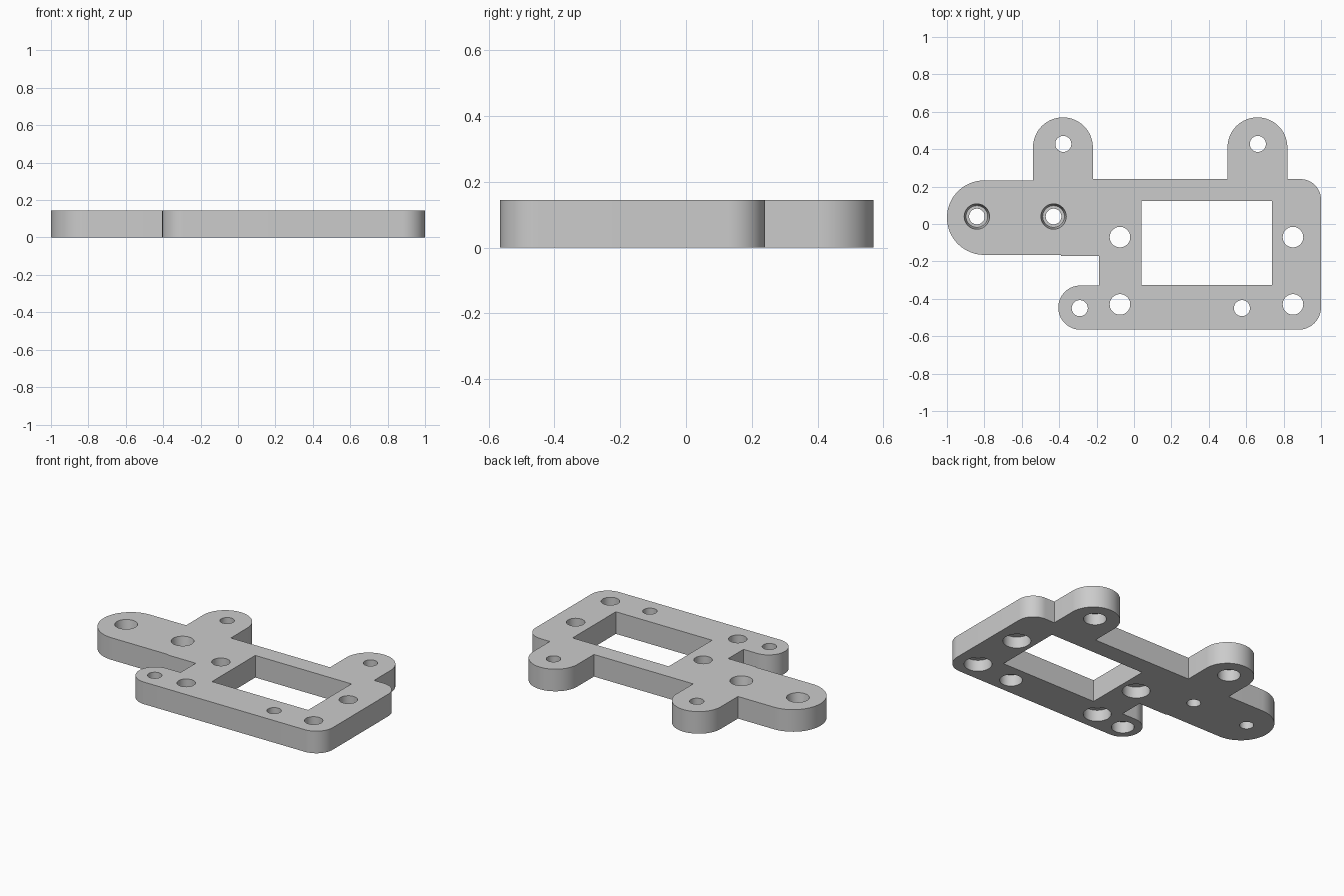
import bpy, bmesh, math

if "Cube" in bpy.data.objects:
    bpy.data.objects.remove(bpy.data.objects["Cube"], do_unlink=True)

T = 0.145      # plate thickness
STEP = 0.075   # height of the counterbore floors
OVER = 0.02    # cutter overshoot


def arc(cx, cy, r, start, end, n):
    """Points along an arc, angles in degrees."""
    angles = [math.radians(start + (end - start) * i / n) for i in range(n + 1)]
    return [(cx + r * math.cos(a), cy + r * math.sin(a)) for a in angles]


def prism(bm, outline, z0, z1):
    low = [bm.verts.new((x, y, z0)) for x, y in outline]
    high = [bm.verts.new((x, y, z1)) for x, y in outline]
    bm.faces.new(low[::-1])
    bm.faces.new(high)
    for i in range(len(low)):
        j = (i + 1) % len(low)
        bm.faces.new((low[i], low[j], high[j], high[i]))


def turned(bm, x, y, profile, n=40):
    """Closed turned solid from (radius, z) pairs, bottom to top."""
    rings = [[bm.verts.new((px, py, z)) for px, py in arc(x, y, r, 0, 360, n)[:-1]]
             for r, z in profile]
    bm.faces.new(rings[0][::-1])
    bm.faces.new(rings[-1])
    for a, b in zip(rings, rings[1:]):
        for i in range(n):
            j = (i + 1) % n
            bm.faces.new((a[i], a[j], b[j], b[i]))


def make_object(name, bm):
    bmesh.ops.recalc_face_normals(bm, faces=bm.faces)
    mesh = bpy.data.meshes.new(name)
    bm.to_mesh(mesh)
    bm.free()
    obj = bpy.data.objects.new(name, mesh)
    bpy.context.collection.objects.link(obj)
    return obj


# Plate outline, counter-clockwise from the lower left lug
outline = (
    arc(-0.287, -0.447, 0.118, 90, 270, 32)       # lower lug
    + arc(0.88, -0.445, 0.12, -90, 0, 16)         # front left corner
    + arc(0.89, 0.13, 0.11, 0, 90, 16)            # back left corner
    + [(0.82, 0.24)]
    + arc(0.66, 0.41, 0.16, 0, 180, 32)           # back lug
    + [(0.5, 0.24), (-0.22, 0.24)]
    + arc(-0.38, 0.41, 0.16, 0, 180, 32)          # back lug
    + [(-0.54, 0.233)]
    + arc(-0.801, 0.034, 0.199, 90, 270, 40)      # rounded arm end
    + [(-0.39, -0.165), (-0.39, -0.171), (-0.187, -0.171), (-0.187, -0.329)]
)
bm = bmesh.new()
prism(bm, outline, 0, T)
plate = make_object("mounting_plate", bm)

# Cutters: window, holes bored wider from below, arm holes bored from above
bm = bmesh.new()
prism(bm, [(0.04, -0.327), (0.738, -0.327), (0.738, 0.122), (0.04, 0.122)], -OVER, T + OVER)


def bored_below(x, y, small, large):
    turned(bm, x, y, [(large, -OVER), (large, STEP), (small, STEP), (small, T + OVER)])


for x in (-0.075, 0.85):
    for y in (-0.07, -0.43):
        bored_below(x, y, 0.055, 0.083)
for x, y in ((-0.378, 0.428), (0.662, 0.428), (-0.29, -0.45), (0.577, -0.45)):
    bored_below(x, y, 0.043, 0.068)
for x in (-0.84, -0.43):
    turned(bm, x, 0.04, [(0.042, -OVER), (0.042, STEP), (0.058, STEP),
                         (0.068, T), (0.068, T + OVER)])
cutter = make_object("hole_cutters", bm)
cutter.hide_render = True

# Cut and apply
mod = plate.modifiers.new("holes", "BOOLEAN")
mod.operation = "DIFFERENCE"
mod.solver = "EXACT"
mod.object = cutter
bpy.ops.object.select_all(action="DESELECT")
bpy.context.view_layer.objects.active = plate
plate.select_set(True)
bpy.ops.object.modifier_apply(modifier=mod.name)
bpy.data.objects.remove(cutter, do_unlink=True)

# Material and shading
grey = bpy.data.materials.new("plain_grey")
colour = (0.6, 0.6, 0.6, 1)
grey.use_nodes = True
grey.diffuse_color = colour
grey.node_tree.nodes["Principled BSDF"].inputs["Base Color"].default_value = colour
plate.data.materials.clear()
plate.data.materials.append(grey)
for face in plate.data.polygons:
    face.material_index = 0
bpy.ops.object.shade_smooth_by_angle(angle=math.radians(30))
